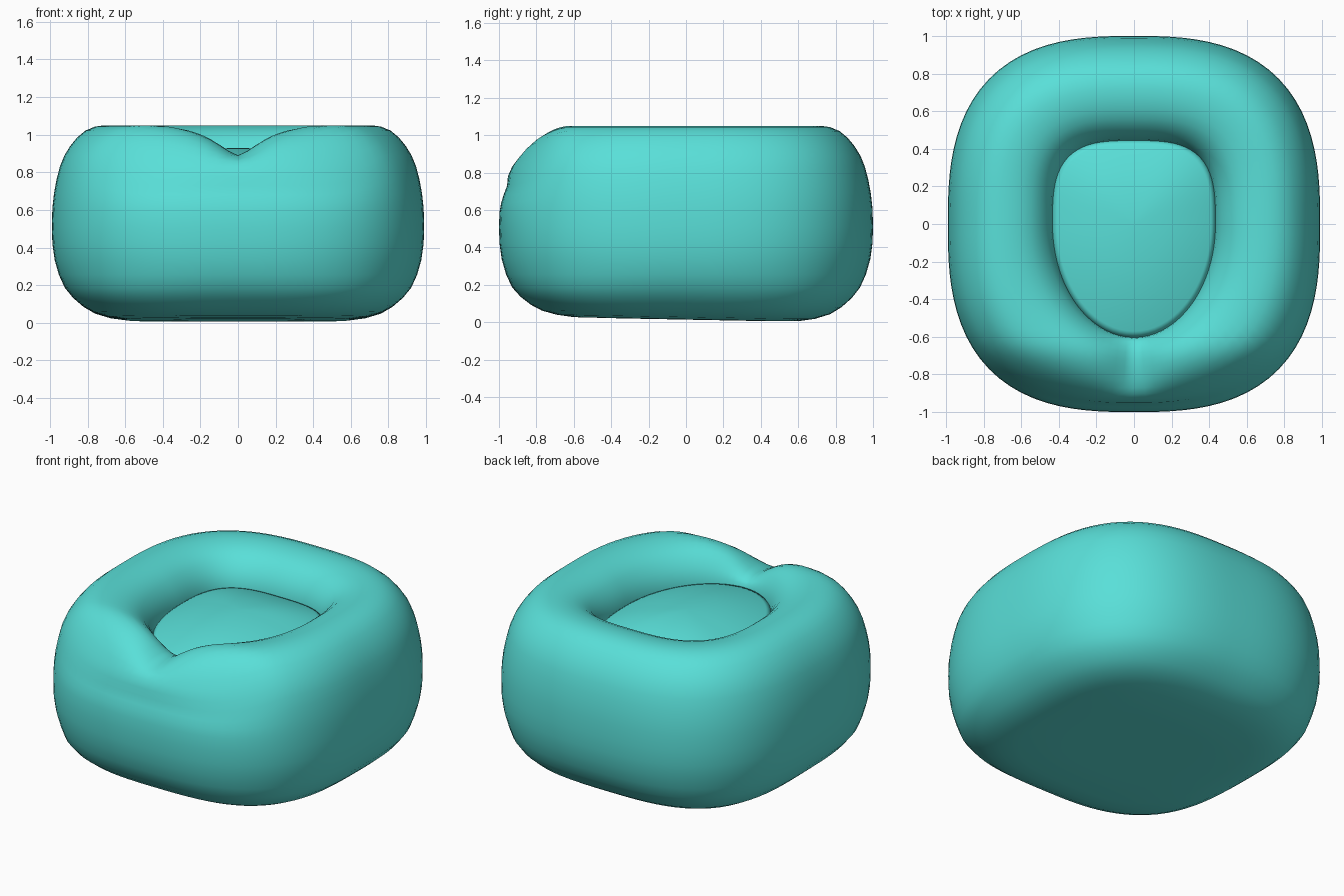
import bpy, bmesh, math

if "Cube" in bpy.data.objects:
    bpy.data.objects.remove(bpy.data.objects["Cube"])

N = 96  # segments around

teal = bpy.data.materials.new("teal fabric")
teal.diffuse_color = (0.10, 0.74, 0.69, 1)
teal.use_nodes = True
teal.node_tree.nodes["Principled BSDF"].inputs["Base Color"].default_value = teal.diffuse_color


def radius(t, a, b, n):
    return (abs(math.cos(t) / a) ** n + abs(math.sin(t) / b) ** n) ** (-1 / n)


def smooth(v):
    v = max(0, min(1, v))
    return v * v * (3 - 2 * v)


def outer(t, z):
    # corners are a little squarer near the floor
    return radius(t, 0.99, 1.0, 2.72 + 0.4 * smooth((0.3 - z) / 0.3))


def inner(t):
    # squarish at the back, longer and rounder toward the front
    return radius(t, 0.43, 0.44, 3.2) if math.sin(t) >= 0 else radius(t, 0.43, 0.6, 2.0)


def loft(name, rings, close_top):
    """rings: list of functions angle -> (x, y, z)"""
    bm = bmesh.new()
    loops = [[bm.verts.new(f(2 * math.pi * i / N)) for i in range(N)] for f in rings]
    for lo, hi in zip(loops, loops[1:]):
        for i in range(N):
            j = (i + 1) % N
            bm.faces.new((lo[i], lo[j], hi[j], hi[i]))
    bm.faces.new(loops[0][::-1])
    if close_top:
        bm.faces.new(loops[-1])
    for f in bm.faces:
        f.smooth = True
    me = bpy.data.meshes.new(name)
    bm.to_mesh(me)
    bm.free()
    me.materials.append(teal)
    ob = bpy.data.objects.new(name, me)
    bpy.context.collection.objects.link(ob)
    return ob


# Padded ring: outside wall profile (scale of outline, height)
wall = [(0.05, 0.01), (0.35, 0.01), (0.6, 0.012), (0.69, 0.024), (0.77, 0.048), (0.83, 0.083),
        (0.885, 0.13), (0.93, 0.185), (0.962, 0.255), (0.985, 0.335), (0.997, 0.42),
        (1.0, 0.51), (0.997, 0.61), (0.988, 0.69), (0.975, 0.76), (0.957, 0.83)]
# rolled rim (blend from outer to inner outline, height)
rim = [(0.12, 0.89), (0.175, 0.94), (0.24, 0.985), (0.32, 1.022), (0.41, 1.043), (0.5, 1.05),
       (0.6, 1.048), (0.7, 1.036), (0.79, 1.015), (0.87, 0.98), (0.935, 0.932),
       (0.98, 0.88), (1.0, 0.82), (1.0, 0.7)]


def place(t, r, z):
    x, y = r * math.cos(t), r * math.sin(t)
    if z < 0.2:                      # underside tilts up slightly toward the front
        z += (0.004 - 0.02 * max(-0.7, min(0.55, y))) * (1 - z / 0.2)
    if y < 0:
        # front of the rim slopes down
        z -= 0.11 * smooth((-y - 0.62) / 0.33) * smooth((z - 0.5) / 0.4)
        # pinched seam
        z -= 0.75 * max(0, z - 0.85) * math.exp(-(abs(x) / 0.14) ** 1.5)
    return x, y, z


rings = [lambda t, s=s, z=z: place(t, s * outer(t, z), z) for s, z in wall]
rings += [lambda t, k=k, z=z: place(t, outer(t, z) * (1 - k) + inner(t) * k, z) for k, z in rim]
loft("padded_ring", rings, False)

# Domed seat cushion filling the opening
dome = [1.04, 0.95, 0.85, 0.7, 0.55, 0.4, 0.2, 0.04]
loft("seat_cushion",
     [lambda t, s=s: (s * inner(t) * math.cos(t), s * inner(t) * math.sin(t), 0.93 - 0.09 * s ** 2)
      for s in dome], True)
